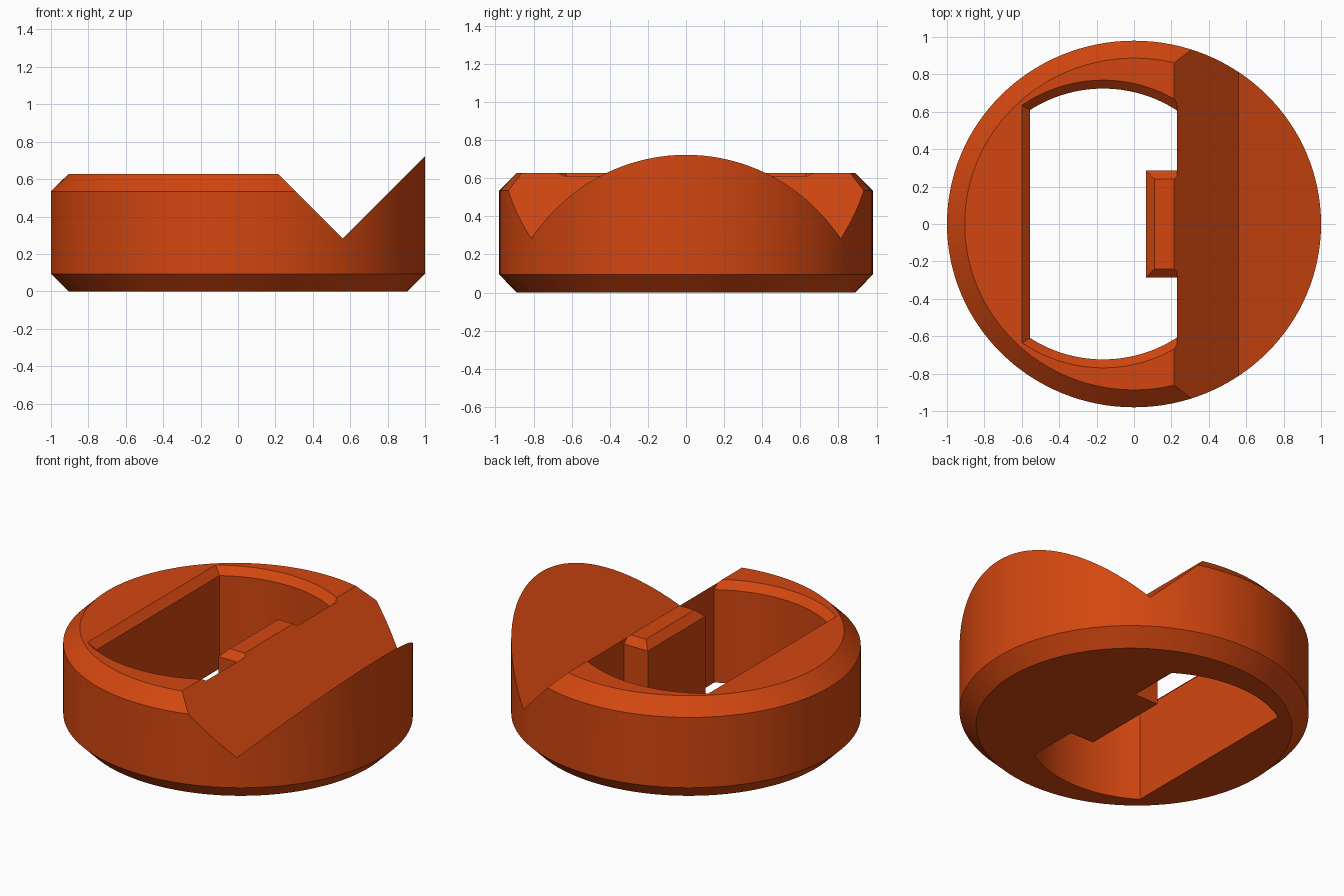
import bpy, bmesh, math

if "Cube" in bpy.data.objects:
    bpy.data.objects.remove(bpy.data.objects["Cube"])

SEG = 128
YS = 0.98            # the disc is slightly narrower in depth


def make(name, rings):
    """Loft a closed solid through rings of equal point count."""
    bm = bmesh.new()
    loops = [[bm.verts.new(p) for p in ring] for ring in rings]
    n = len(loops[0])
    for a, b in zip(loops, loops[1:]):
        for i in range(n):
            j = (i + 1) % n
            bm.faces.new((a[i], a[j], b[j], b[i]))
    bm.faces.new(loops[0][::-1])
    bm.faces.new(loops[-1])
    bmesh.ops.recalc_face_normals(bm, faces=bm.faces)
    me = bpy.data.meshes.new(name)
    bm.to_mesh(me)
    bm.free()
    ob = bpy.data.objects.new(name, me)
    bpy.context.collection.objects.link(ob)
    return ob


def disc(r, z):
    return [(r * math.cos(2 * math.pi * i / SEG),
             YS * r * math.sin(2 * math.pi * i / SEG), z) for i in range(SEG)]


def rect(x0, x1, y, z):
    return [(x0, -y, z), (x1, -y, z), (x1, y, z), (x0, y, z)]


def slot(x0, x1, r, z, cx=-0.165, n=40):
    """Circle of radius r about cx, cut straight at x0 and x1."""
    a0, a1 = math.acos((x1 - cx) / r), math.acos((x0 - cx) / r)
    arc = [a0 + (a1 - a0) * i / n for i in range(n + 1)]
    top = [(cx + r * math.cos(a), r * math.sin(a), z) for a in arc]
    return top + [(x, -y, z) for x, y, z in reversed(top)]


def cut(ob, cutter):
    m = ob.modifiers.new("cut", 'BOOLEAN')
    m.operation, m.solver, m.object = 'DIFFERENCE', 'EXACT', cutter
    bpy.context.view_layer.objects.active = ob
    bpy.ops.object.modifier_apply(modifier=m.name)
    bpy.data.objects.remove(cutter, do_unlink=True)


# Round body with a bevelled foot
body = make("round_body", [disc(0.905, 0), disc(1, 0.094), disc(1, 0.9)])

# Lower the left part to a flat top with a bevelled rim
rim = make("rim_cutter", [rect(-1.3, 0.4, 1.3, 0.5), rect(-1.3, 0.4, 1.3, 1.0)])
cut(rim, make("rim_cone", [disc(1.138, 0.4), disc(0.905, 0.628)]))
cut(body, rim)

# Slot with rounded ends and bevelled upper edge, leaving a key on its right wall
hole = make("slot_cutter", [slot(-0.555, 0.23, 0.724, -0.1),
                            slot(-0.555, 0.23, 0.724, 0.583),
                            slot(-0.60, 0.23, 0.769, 0.628),
                            slot(-0.60, 0.23, 0.769, 1.0)])
cut(hole, make("key", [rect(0.065, 0.4, 0.285, -0.2),
                       rect(0.065, 0.4, 0.285, 0.583),
                       rect(0.11, 0.4, 0.24, 0.628)]))
cut(body, hole)

# V groove across the right side
groove = [(0.56, 0.283), (1.28, 1.003), (-0.16, 1.003)]
cut(body, make("groove_cutter", [[(x, y, z) for x, z in groove] for y in (-1.4, 1.4)]))

# Single orange colour
orange = bpy.data.materials.new("burnt_orange")
orange.diffuse_color = (0.65, 0.062, 0.005, 1)
orange.use_nodes = True
orange.node_tree.nodes["Principled BSDF"].inputs["Base Color"].default_value = orange.diffuse_color
body.data.materials.clear()
body.data.materials.append(orange)

bpy.ops.object.select_all(action='DESELECT')
body.select_set(True)
bpy.context.view_layer.objects.active = body
bpy.ops.object.shade_smooth_by_angle(angle=math.radians(25))
